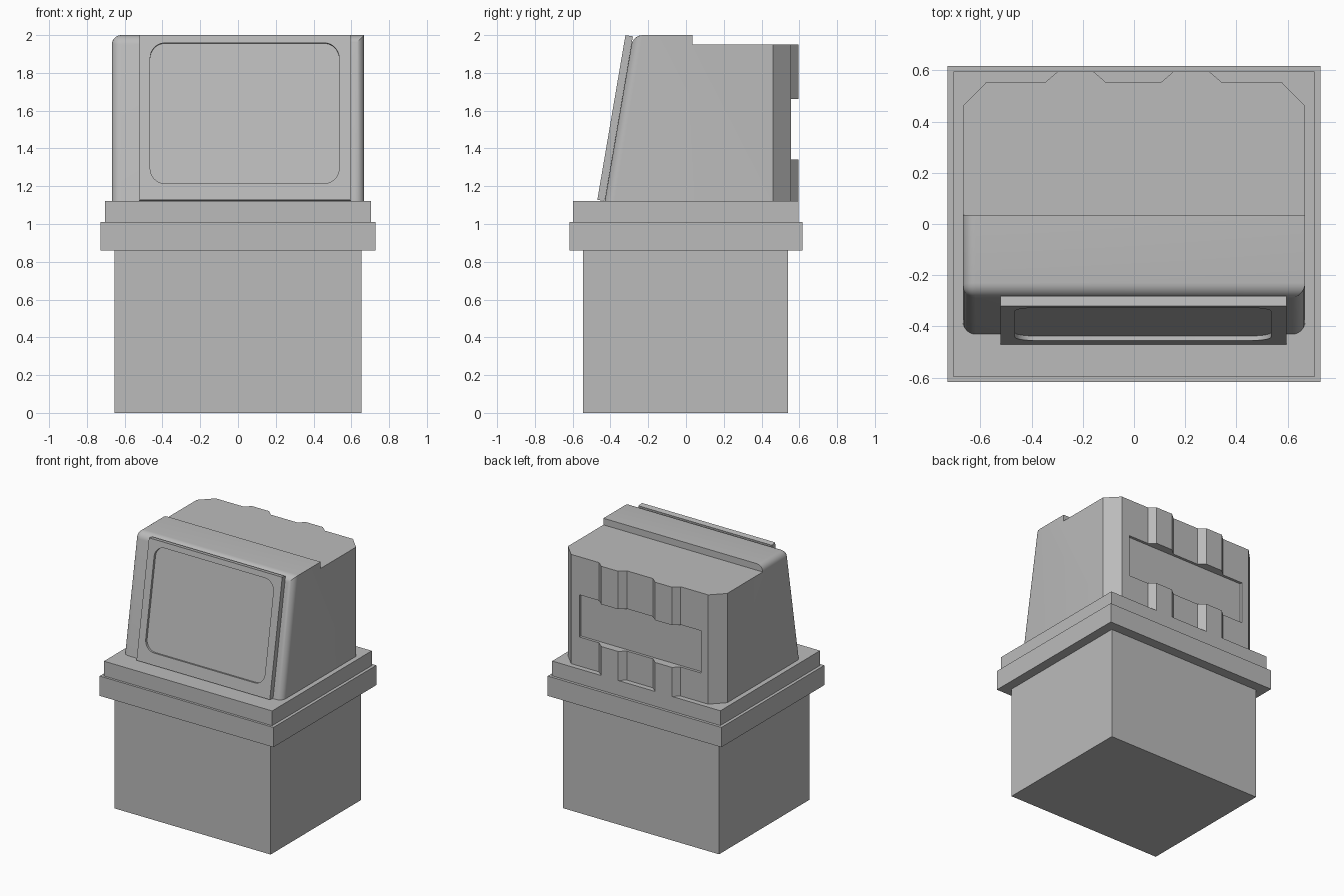
import bpy, bmesh, math
from mathutils import Matrix

cube = bpy.data.objects.get("Cube")
if cube:
    bpy.data.objects.remove(cube)

grey = bpy.data.materials.new("plain grey")
grey.use_nodes = True
colour = (0.5, 0.5, 0.5, 1)
grey.diffuse_color = colour
grey.node_tree.nodes["Principled BSDF"].inputs["Base Color"].default_value = colour


def finish(name, bm):
    bmesh.ops.recalc_face_normals(bm, faces=bm.faces)
    mesh = bpy.data.meshes.new(name)
    bm.to_mesh(mesh)
    bm.free()
    mesh.materials.append(grey)
    obj = bpy.data.objects.new(name, mesh)
    bpy.context.collection.objects.link(obj)
    return obj


def box(name, x, y, z, corner=0):
    """Box from (low, high) ranges; corner rounds the edges along y."""
    bm = bmesh.new()
    bmesh.ops.create_cube(bm, size=1)
    for v in bm.verts:
        v.co = [sum(r) / 2 + c * (r[1] - r[0]) for c, r in zip(v.co, (x, y, z))]
    if corner:
        edges = [e for e in bm.edges
                 if abs(e.verts[0].co.y - e.verts[1].co.y) > 1e-4]
        bmesh.ops.bevel(bm, geom=edges, offset=corner, segments=8,
                        profile=0.5, affect='EDGES')
    return finish(name, bm)


def cut(target, cutter):
    mod = target.modifiers.new("cut", 'BOOLEAN')
    mod.operation = 'DIFFERENCE'
    mod.solver = 'EXACT'
    mod.object = cutter
    with bpy.context.temp_override(object=target, active_object=target):
        bpy.ops.object.modifier_apply(modifier=mod.name)
    bpy.data.objects.remove(cutter)


# Bin body and stepped rim
box("bin_body", (-0.655, 0.655), (-0.545, 0.54), (0, 0.86))
box("lower_rim", (-0.728, 0.728), (-0.616, 0.616), (0.86, 1.01))
box("upper_rim", (-0.705, 0.705), (-0.598, 0.595), (1.01, 1.122))

# Hood: plan outline with chamfered back corners and two raised ribs
BOTTOM, TOP, SIDE, FRONT, LEAN = 1.122, 2.0, 0.668, -0.43, 0.15
outline = [(-SIDE, FRONT), (SIDE, FRONT), (SIDE, 0.46), (0.575, 0.555)]
for rib in (0.224, -0.228):
    outline += [(rib + 0.116, 0.555), (rib + 0.07, 0.595),
                (rib - 0.07, 0.595), (rib - 0.116, 0.555)]
outline += [(-0.575, 0.555), (-SIDE, 0.46)]

bm = bmesh.new()
base = bm.faces.new([bm.verts.new((x, y, BOTTOM)) for x, y in outline])
lifted = bmesh.ops.extrude_face_region(bm, geom=[base], use_keep_orig=True)["geom"]
for v in lifted:
    if isinstance(v, bmesh.types.BMVert):
        v.co.z = TOP
        if v.co.y < FRONT + 0.01:
            v.co.y += LEAN
bmesh.ops.recalc_face_normals(bm, faces=bm.faces)


def rounded(edge):
    a, b = (v.co for v in edge.verts)
    at_front = max(a.y, b.y) < 0
    at_top = min(a.z, b.z) > TOP - 0.01
    top_right = at_top and max(a.x, b.x) < -SIDE + 0.01
    return top_right or (at_front and max(a.z, b.z) > TOP - 0.01)


bmesh.ops.bevel(bm, geom=[e for e in bm.edges if rounded(e)], offset=0.05,
                segments=6, profile=0.5, affect='EDGES')
hood = finish("hood", bm)
cut(hood, box("step_cutter", (-1, 1), (0.035, 1), (1.95, 2.2)))
cut(hood, box("label_cutter", (-0.515, 0.505), (0.535, 1), (1.342, 1.662)))

# Sloping front flap with a rounded recess
flap = box("front_flap", (-0.522, 0.595), (0, 0.04), (-0.442, 0.442))
cut(flap, box("flap_cutter", (-0.465, 0.535), (-0.1, 0.018),
              (-0.355, 0.401), corner=0.08))
tilt = math.atan2(LEAN, TOP - BOTTOM)
flap.data.transform(Matrix.Translation((0, -0.395, 1.564))
                    @ Matrix.Rotation(-tilt, 4, 'X'))

# Smooth the rounded edges, keep the corners sharp
for obj in (hood, flap):
    bpy.ops.object.select_all(action='DESELECT')
    obj.select_set(True)
    bpy.context.view_layer.objects.active = obj
    bpy.ops.object.shade_smooth_by_angle(angle=math.radians(30))
